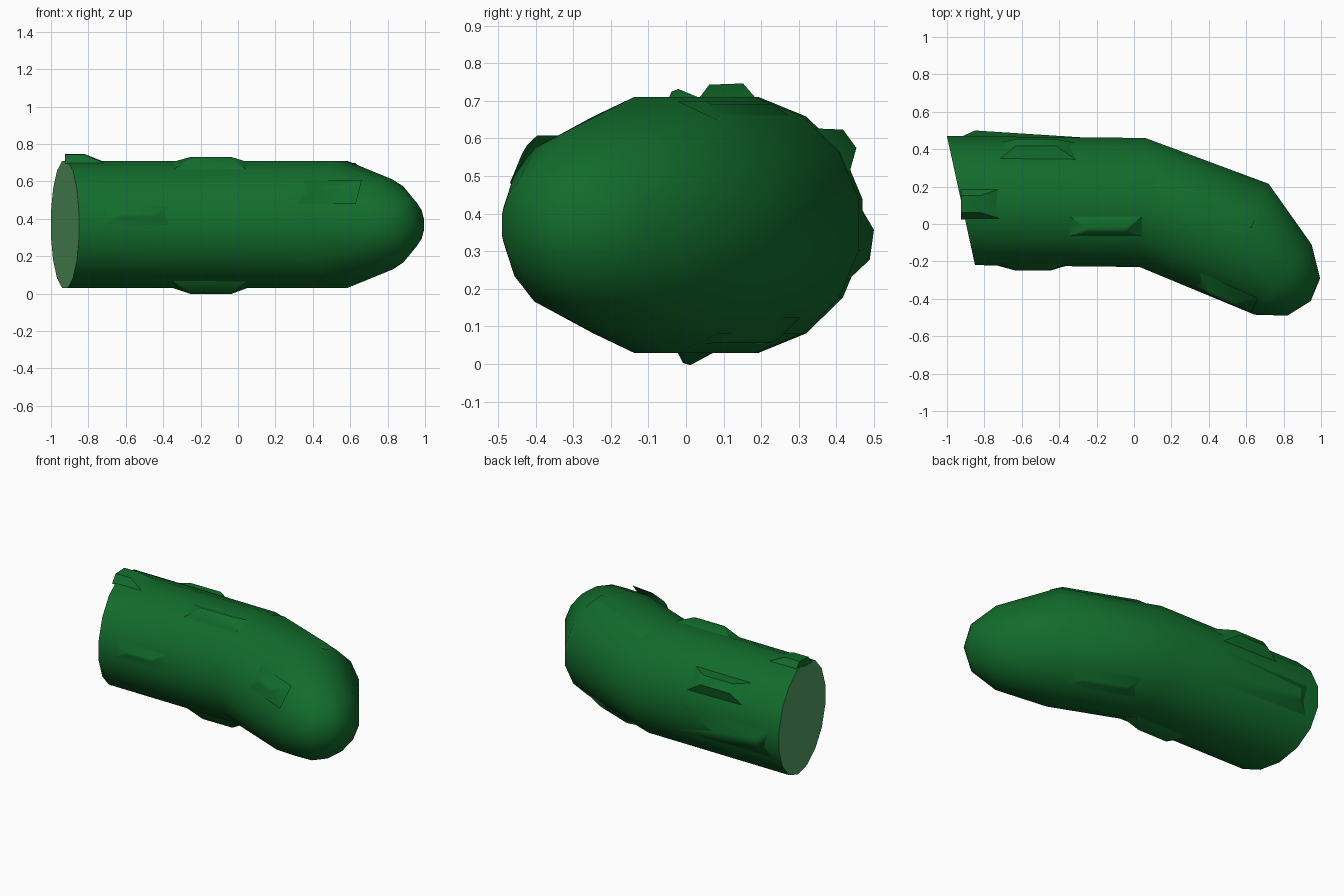
import bpy, math
from mathutils import Vector

if "Cube" in bpy.data.objects:
    bpy.data.objects.remove(bpy.data.objects["Cube"])

N = 16      # sides of the body
MID = 0.37  # height of the centre line


def material(name, color):
    m = bpy.data.materials.new(name)
    m.diffuse_color = color
    m.use_nodes = True
    m.node_tree.nodes["Principled BSDF"].inputs["Base Color"].default_value = m.diffuse_color
    return m


skin = material("skin", (0.006, 0.15, 0.025, 1))
flesh = material("flesh", (0.09, 0.34, 0.12, 1))


def make(name, verts, faces, mat, angle=None):
    me = bpy.data.meshes.new(name)
    me.from_pydata([tuple(v) for v in verts], [], faces)
    me.materials.append(mat)
    ob = bpy.data.objects.new(name, me)
    bpy.context.collection.objects.link(ob)
    if angle:
        bpy.ops.object.select_all(action='DESELECT')
        ob.select_set(True)
        bpy.context.view_layer.objects.active = ob
        bpy.ops.object.shade_smooth_by_angle(angle=math.radians(angle))
    return ob


def ring(left, right, rz):
    """Ring spanning two plan points, with vertical half height rz."""
    a, b = Vector((*left, MID)), Vector((*right, MID))
    c, side = (a + b) / 2, (a - b) / 2
    k = 1 / math.cos(math.pi / N)
    out = []
    for i in range(N):
        t = (i + 0.5) * 2 * math.pi / N
        out.append(c + side * math.cos(t) * k + Vector((0, 0, rz * math.sin(t) * k)))
    return out


# curved body: cut end to rounded tip
rings = [
    ring((-1.0, 0.47), (-0.85, -0.22), 0.34),
    ring((0.06, 0.46), (0.03, -0.23), 0.34),
    ring((0.72, 0.215), (0.38, -0.375), 0.34),
    ring((0.95, -0.11), (0.645, -0.485), 0.24),
    ring((0.995, -0.29), (0.82, -0.49), 0.135),
]
verts = [v for r in rings for v in r]
faces = []
for j in range(len(rings) - 1):
    for i in range(N):
        k = (i + 1) % N
        faces.append((j * N + i, j * N + k, (j + 1) * N + k, (j + 1) * N + i))
tip = len(verts)
verts.append(Vector((0.945, -0.412, MID)))
last = (len(rings) - 1) * N
faces += [(last + i, last + (i + 1) % N, tip) for i in range(N)]
make("body", verts, faces, skin, 60)

# pale cut face
make("cut_face", rings[0], [tuple(reversed(range(N)))], flesh)


def bump(name, origin, yaw, ang, s, width, height, flat=0.02):
    """Low hipped ridge on the skin; s = base start, ridge start, ridge end, base end."""
    yaw, ang = math.radians(yaw), math.radians(ang)
    axis = Vector((math.cos(yaw), math.sin(yaw), 0))
    side = Vector((-math.sin(yaw), math.cos(yaw), 0))
    up = Vector((0, 0, 1))
    n = side * math.cos(ang) + up * math.sin(ang)
    t = up * math.cos(ang) - side * math.sin(ang)
    o = Vector((*origin, MID))
    base = 0.34 - width * width * 0.5
    v = []
    for r, w, a, b in ((base, width / 2, s[0], s[3]), (height, flat / 2, s[1], s[2])):
        for x, y in ((a, -w), (b, -w), (b, w), (a, w)):
            v.append(o + axis * x + t * y + n * r)
    f = [(3, 2, 1, 0), (4, 5, 6, 7)]
    f += [(i, (i + 1) % 4, (i + 1) % 4 + 4, i + 4) for i in range(4)]
    make(name, v, f, skin, 50)


# bumps along the straight half
C = (0, 0.12)
bump("bump_front", C, 0, 172, (-0.75, -0.63, -0.45, -0.34), 0.13, 0.372)
bump("bump_top_cut", C, 0, 92, (-0.925, -0.925, -0.82, -0.70), 0.17, 0.375, 0.09)
bump("bump_top", (0, 0.115), 0, 112, (-0.36, -0.25, -0.04, 0.06), 0.13, 0.386)
bump("bump_bottom", (0, 0.115), 0, -107, (-0.36, -0.25, -0.04, 0.06), 0.13, 0.387)
bump("bump_back_high", C, 0, 36, (-0.73, -0.63, -0.42, -0.30), 0.16, 0.39, 0.06)
bump("bump_back_long", C, 0, -8, (-0.98, -0.85, -0.85, 0.06), 0.26, 0.378, 0.08)

# bumps along the bent half
D = (0.3, 0.017)
bump("bump_bend_top", D, -21, 66, (-0.26, -0.2, 0.26, 0.32), 0.12, 0.356)
bump("bump_bend_bottom", D, -21, -58, (-0.2, -0.12, 0.15, 0.24), 0.13, 0.362)
bump("bump_bend_front", (0.54, -0.08), -24, 148, (-0.1, 0.0, 0.14, 0.24), 0.15, 0.378, 0.03)
